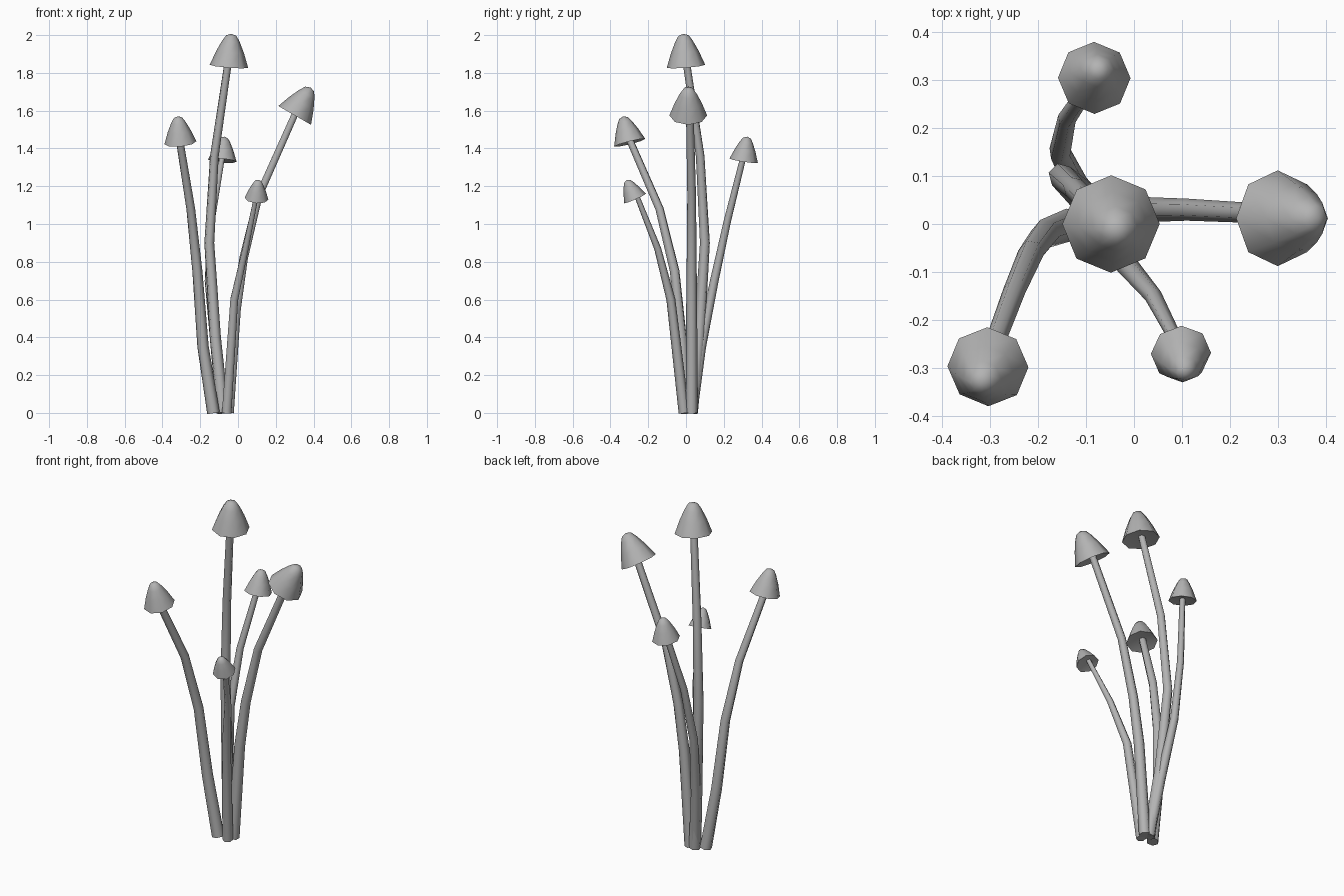
import bpy, bmesh, math
from mathutils import Vector

cube = bpy.data.objects.get("Cube")
if cube:
    bpy.data.objects.remove(cube, do_unlink=True)

grey = bpy.data.materials.new("plain grey")
grey.use_nodes = True
tone = (0.45, 0.45, 0.45, 1)
grey.diffuse_color = tone
grey.node_tree.nodes["Principled BSDF"].inputs["Base Color"].default_value = tone


def smooth(obj, angle):
    bpy.ops.object.select_all(action='DESELECT')
    obj.select_set(True)
    bpy.context.view_layer.objects.active = obj
    if obj.type == 'CURVE':
        bpy.ops.object.convert(target='MESH')
    bpy.ops.object.shade_smooth_by_angle(angle=math.radians(angle))


def make_stem(name, path, thick, thin):
    """Six-sided tube along the path, tapering towards the cap."""
    data = bpy.data.curves.new(name, 'CURVE')
    data.dimensions = '3D'
    data.bevel_depth = 1
    data.bevel_resolution = 1
    data.use_fill_caps = True
    spline = data.splines.new('POLY')
    spline.points.add(len(path) - 1)
    for i, (point, co) in enumerate(zip(spline.points, path)):
        point.co = (*co, 1)
        point.radius = thick + (thin - thick) * i / (len(path) - 1)
    data.materials.append(grey)
    obj = bpy.data.objects.new(name, data)
    bpy.context.collection.objects.link(obj)
    smooth(obj, 65)


# Cap outline as (radius, height), from the hollow underside over the rim to the tip
CAP = [(0, 0.2), (1, 0), (0.72, 0.75), (0.46, 1.3), (0.27, 1.6), (0, 1.7)]


def make_cap(name, centre, axis, radius, sides=8):
    bm = bmesh.new()
    verts = [bm.verts.new((r * radius, 0, h * radius)) for r, h in CAP]
    edges = [bm.edges.new(pair) for pair in zip(verts, verts[1:])]
    bmesh.ops.spin(bm, geom=verts + edges, axis=(0, 0, 1), cent=(0, 0, 0),
                   angle=math.tau, steps=sides, use_duplicate=False)
    bmesh.ops.remove_doubles(bm, verts=bm.verts, dist=0.0005)
    bmesh.ops.recalc_face_normals(bm, faces=bm.faces)
    mesh = bpy.data.meshes.new(name)
    bm.to_mesh(mesh)
    bm.free()
    mesh.materials.append(grey)
    obj = bpy.data.objects.new(name, mesh)
    obj.location = centre
    obj.rotation_euler = Vector((0, 0, 1)).rotation_difference(Vector(axis)).to_euler()
    bpy.context.collection.objects.link(obj)
    smooth(obj, 60)


# name: stem path, base and top thickness, cap centre, cap axis, cap radius
mushrooms = {
    "tall": ([(-.08, .03, 0), (-.12, .07, .4), (-.152, .10, .9), (-.125, .075, 1.36),
              (-.05, 0, 1.87)], .034, .02, (-.048, 0, 1.835), (.08, -.08, 1), .102),
    "front_right": ([(-.13, 0, 0), (-.185, -.02, .35), (-.215, -.06, .75), (-.25, -.14, 1.08),
                     (-.31, -.3, 1.45)], .034, .02, (-.305, -.298, 1.43), (-.1, -.25, 1), .085),
    "left": ([(-.05, .03, 0), (-.01, .03, .55), (.03, .03, .82), (.11, .03, 1.15),
              (.31, .02, 1.6)], .032, .02, (.3, .012, 1.575), (.5, 0, .87), .1),
    "back": ([(-.08, .03, 0), (-.12, .08, .35), (-.155, .15, .7), (-.14, .22, 1.02),
              (-.083, .305, 1.36)], .03, .016, (-.083, .305, 1.335), (.08, .15, 1), .076),
    "small_front": ([(-.06, -.01, 0), (-.02, -.08, .6), (.04, -.15, .87),
                     (.1, -.265, 1.16)], .029, .013, (.098, -.27, 1.135), (.08, -.4, .9), .063),
}
for name, (path, thick, thin, centre, axis, radius) in mushrooms.items():
    make_stem(name + "_stem", path, thick, thin)
    make_cap(name + "_cap", centre, axis, radius)
